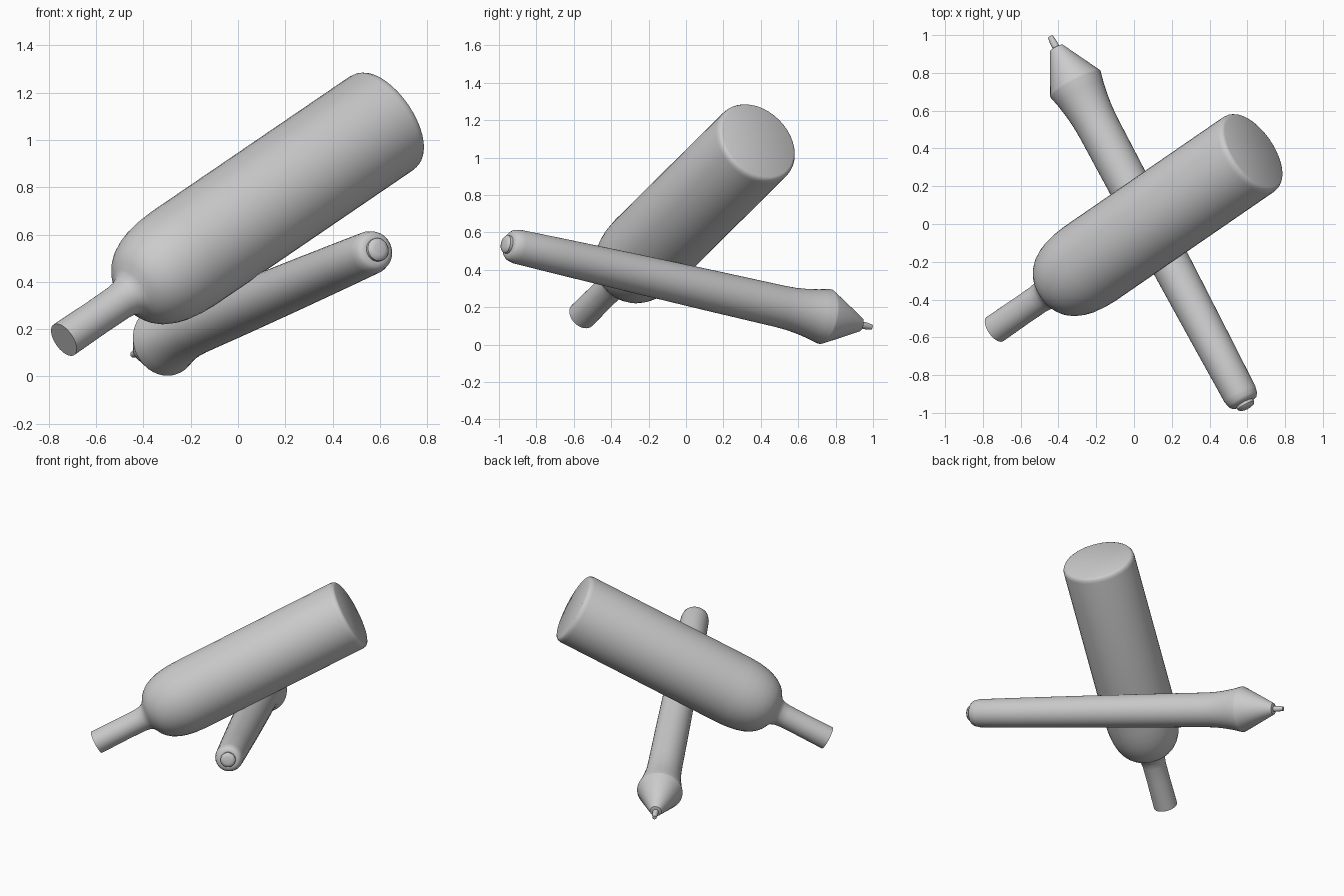
import bpy, bmesh, math
from mathutils import Vector

if "Cube" in bpy.data.objects:
    bpy.data.objects.remove(bpy.data.objects["Cube"])


def lathe(name, start, end, profile, segments=40):
    """Revolve (radius, distance) points about the line from start to end."""
    start, end = Vector(start), Vector(end)
    rot = (end - start).to_track_quat('Z', 'Y')
    bm = bmesh.new()
    rings = []
    for r, t in profile:
        rings.append([bm.verts.new((r * math.cos(a), r * math.sin(a), t))
                      for a in (2 * math.pi * i / segments for i in range(segments))])
    for lo, hi in zip(rings, rings[1:]):
        for i in range(segments):
            j = (i + 1) % segments
            bm.faces.new((lo[i], lo[j], hi[j], hi[i]))
    bm.faces.new(rings[0][::-1])
    bm.faces.new(rings[-1])
    mesh = bpy.data.meshes.new(name)
    bm.to_mesh(mesh)
    bm.free()
    obj = bpy.data.objects.new(name, mesh)
    bpy.context.collection.objects.link(obj)
    obj.location = start
    obj.rotation_mode = 'QUATERNION'
    obj.rotation_quaternion = rot
    bpy.ops.object.select_all(action='DESELECT')
    obj.select_set(True)
    bpy.context.view_layer.objects.active = obj
    bpy.ops.object.shade_smooth_by_angle(angle=math.radians(35))
    return obj


def length(a, b):
    return (Vector(b) - Vector(a)).length


# Bottle: neck, flared joint, rounded shoulder, straight body, soft base rim
neck_end, base = (-0.736, -0.556, 0.155), (0.631, 0.385, 1.087)
L = length(neck_end, base)
lathe("bottle", neck_end, base, [
    (0.078, 0.0), (0.076, 0.20), (0.077, 0.32), (0.082, 0.36), (0.093, 0.385),
    (0.115, 0.402), (0.142, 0.418), (0.168, 0.442), (0.192, 0.475),
    (0.212, 0.52), (0.226, 0.57), (0.235, 0.63), (0.239, 0.70),
    (0.239, L - 0.035), (0.236, L - 0.018), (0.229, L - 0.006), (0.217, L)])

# Pen: all parts share one axis from tail to tip
tail, tip = (0.60, -0.975, 0.54), (-0.443, 0.992, 0.093)
P = length(tail, tip)
lathe("pen_barrel", tail, tip, [
    (0.055, 0.03), (0.072, 0.035), (0.084, 0.05), (0.092, 0.085),
    (0.097, 0.35), (0.104, 0.8), (0.110, 1.3), (0.113, 1.70),
    (0.116, 1.78), (0.124, 1.85), (0.136, 1.92), (0.149, 1.975),
    (0.149, 1.985), (0.046, P - 0.085), (0.038, P - 0.07), (0.02, P - 0.065)])
lathe("pen_button", tail, tip, [
    (0.025, 0.0), (0.041, 0.005), (0.049, 0.015), (0.049, 0.06)])
lathe("pen_nib", tail, tip, [
    (0.019, P - 0.09), (0.019, P - 0.035), (0.014, P)], 24)
